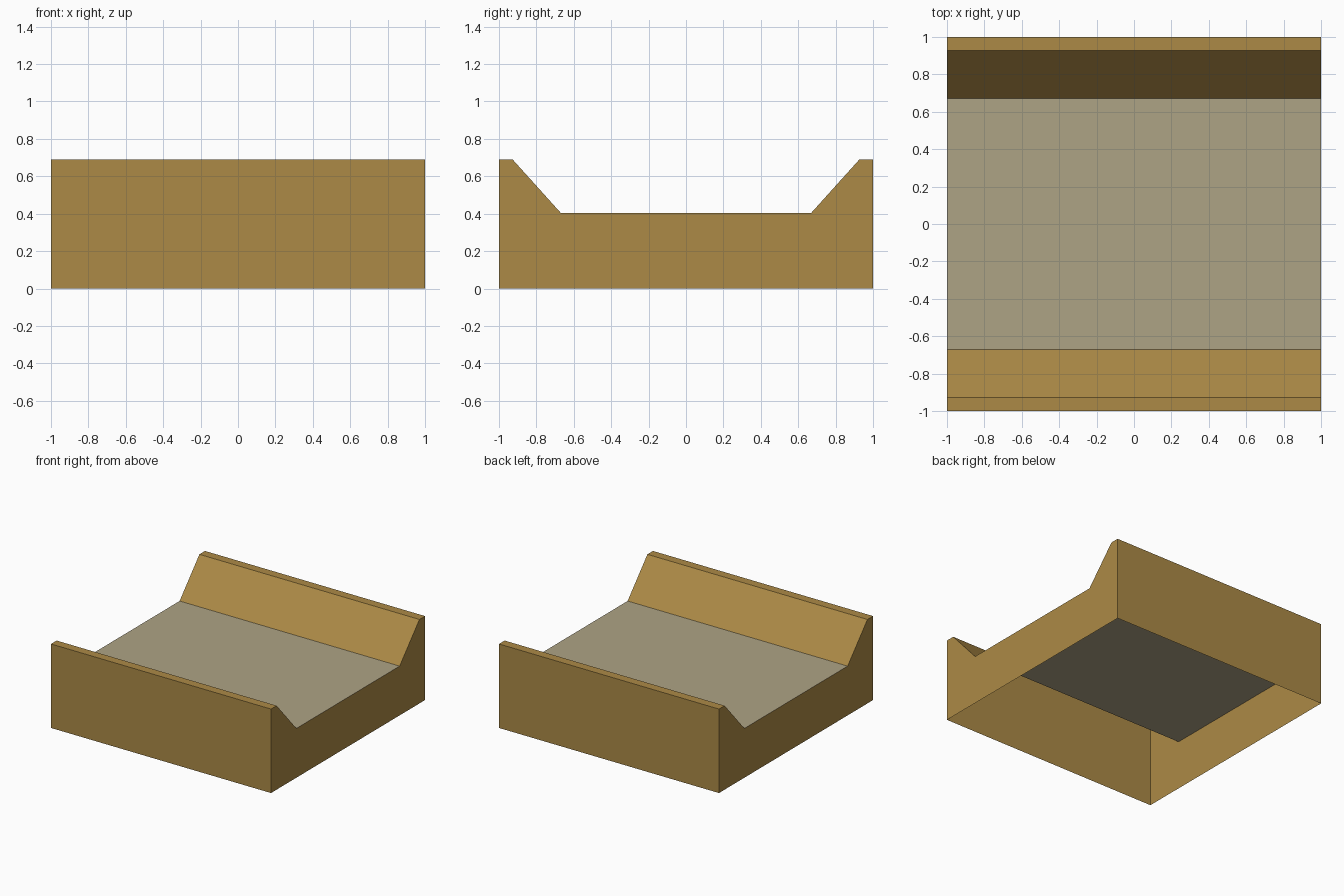
import bpy

if "Cube" in bpy.data.objects:
    bpy.data.objects.remove(bpy.data.objects["Cube"])

HALF = 1.0      # half length and half width
RIM = 0.69      # height of the side rims
FLOOR = 0.405   # height of the channel floor
RIM_Y = 0.927   # inner edge of the rim
FLOOR_Y = 0.67  # edge of the channel floor


def material(name, rgb):
    mat = bpy.data.materials.new(name)
    mat.diffuse_color = (*rgb, 1.0)
    mat.use_nodes = True
    mat.node_tree.nodes["Principled BSDF"].inputs["Base Color"].default_value = mat.diffuse_color
    return mat


def add_mesh(name, verts, faces, mat):
    mesh = bpy.data.meshes.new(name)
    mesh.from_pydata(verts, [], faces)
    mesh.materials.append(mat)
    mesh.update()
    obj = bpy.data.objects.new(name, mesh)
    bpy.context.collection.objects.link(obj)
    return obj


brown = material("ochre_brown", (0.413, 0.254, 0.061))
grey = material("warm_grey", (0.423, 0.366, 0.235))

# Channel cross-section (y, z): left half, then mirrored
left = [(-HALF, 0.0), (-HALF, RIM), (-RIM_Y, RIM), (-FLOOR_Y, FLOOR)]
profile = left + [(-y, z) for y, z in reversed(left)]
n = len(profile)
floor_strip = len(left) - 1

verts = [(x, y, z) for x in (-HALF, HALF) for y, z in profile]
strips = [(i, i + n, i + n + 1, i + 1) for i in range(n - 1)]

# Banks: walls, rims, slopes and end faces, open underneath
bank_faces = [s for i, s in enumerate(strips) if i != floor_strip]
bank_faces += [tuple(range(n)), tuple(reversed(range(n, 2 * n)))]
add_mesh("channel_banks", verts, bank_faces, brown)

# Flat channel floor between the slopes
floor_verts = [verts[i] for i in strips[floor_strip]]
add_mesh("channel_floor", floor_verts, [(0, 1, 2, 3)], grey)
